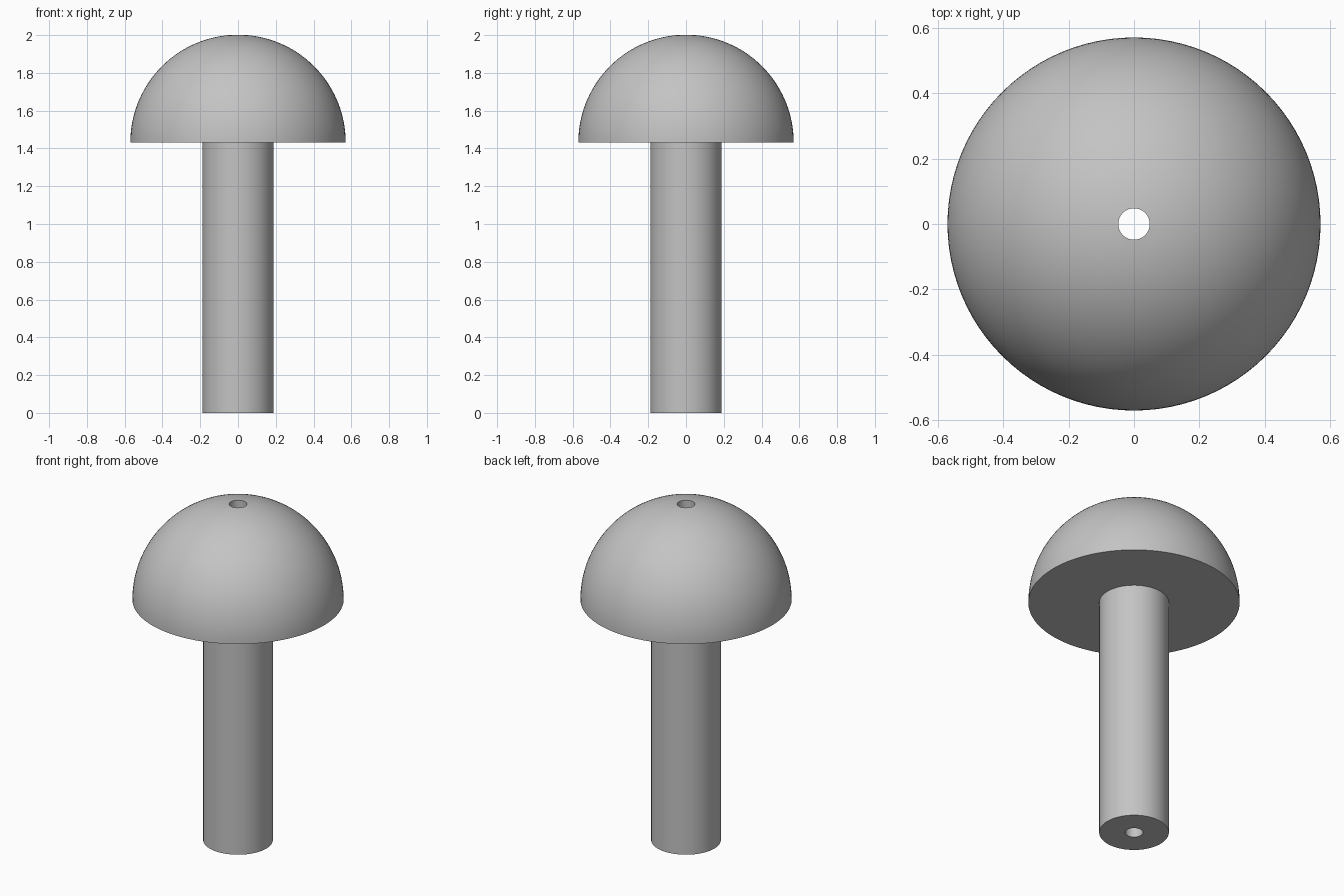
import bpy, bmesh, math

cube = bpy.data.objects.get("Cube")
if cube:
    bpy.data.objects.remove(cube, do_unlink=True)

STEPS = 96
HOLE_R, STEM_R, CAP_R = 0.048, 0.188, 0.57
CAP_Z = 2.0 - math.sqrt(CAP_R**2 - HOLE_R**2)   # flat underside of the cap

# Plain grey
grey = bpy.data.materials.new("plain_grey")
grey.use_nodes = True
colour = (0.55, 0.55, 0.55, 1.0)
grey.diffuse_color = colour
grey.node_tree.nodes["Principled BSDF"].inputs["Base Color"].default_value = colour


def lathe(name, profile):
    """Revolve a closed (radius, height) profile around z."""
    bm = bmesh.new()
    verts = [bm.verts.new((r, 0, z)) for r, z in profile]
    edges = [bm.edges.new((a, b)) for a, b in zip(verts, verts[1:] + verts[:1])]
    bmesh.ops.spin(bm, geom=verts + edges, cent=(0, 0, 0), axis=(0, 0, 1),
                   angle=math.tau, steps=STEPS, use_merge=True)
    bmesh.ops.remove_doubles(bm, verts=bm.verts[:], dist=1e-5)
    bmesh.ops.recalc_face_normals(bm, faces=bm.faces[:])
    mesh = bpy.data.meshes.new(name)
    bm.to_mesh(mesh)
    bm.free()
    mesh.materials.append(grey)
    obj = bpy.data.objects.new(name, mesh)
    bpy.context.collection.objects.link(obj)
    bpy.ops.object.select_all(action="DESELECT")
    obj.select_set(True)
    bpy.context.view_layer.objects.active = obj
    bpy.ops.object.shade_smooth_by_angle(angle=math.radians(30))
    return obj


# Stem, domed cap and the bore through both, as one watertight solid
stem = [(HOLE_R, 0), (STEM_R, 0), (STEM_R, CAP_Z)]
top_angle = math.acos(HOLE_R / CAP_R)
ARC = 32
dome = [(CAP_R * math.cos(top_angle * i / ARC),
         CAP_Z + CAP_R * math.sin(top_angle * i / ARC)) for i in range(ARC + 1)]
lathe("domed_cap_and_stem", stem + dome)
